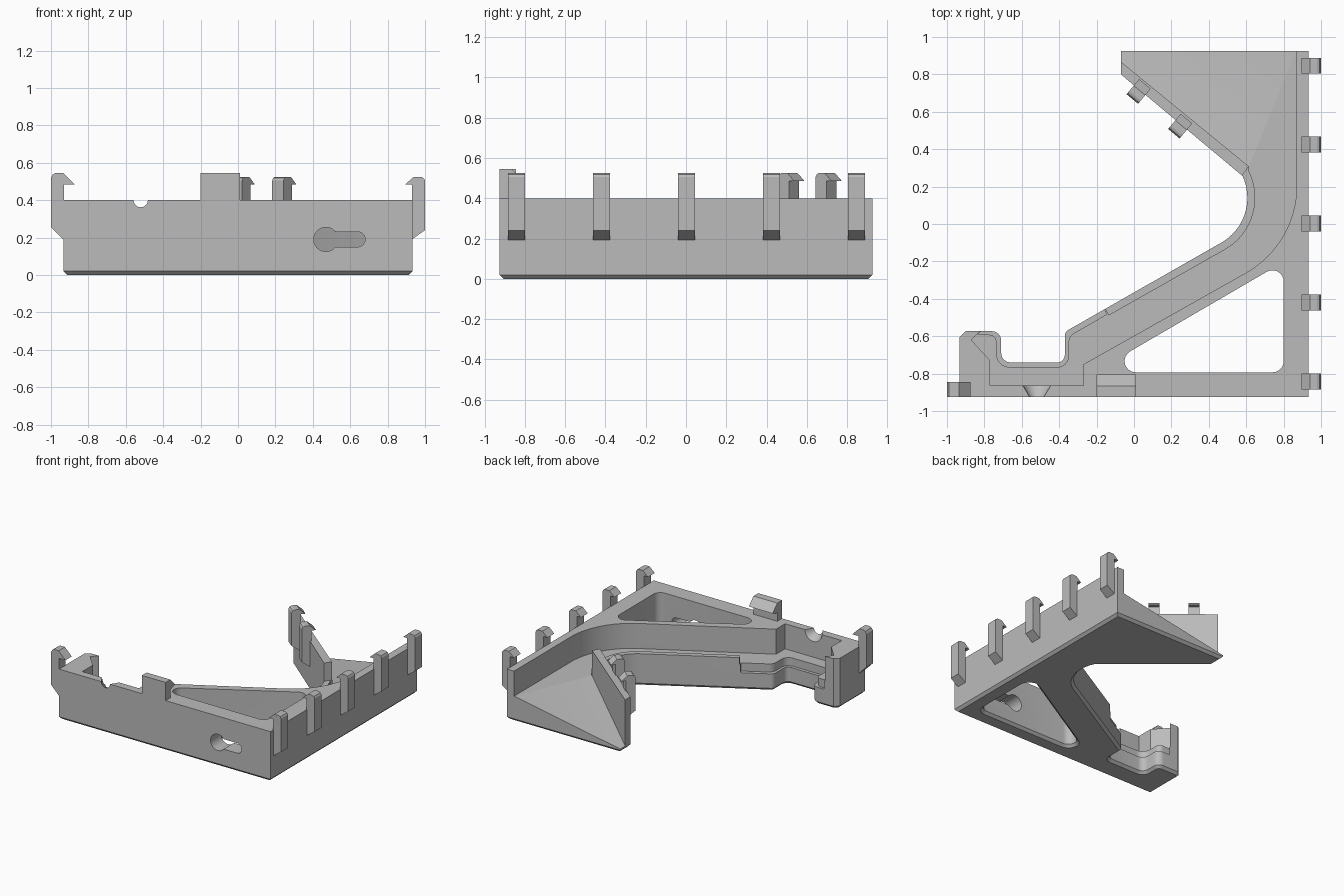
import bpy, bmesh, math
from mathutils import Vector

cube = bpy.data.objects.get("Cube")
if cube:
    bpy.data.objects.remove(cube, do_unlink=True)

GREY = (0.5, 0.5, 0.5, 1)
mat = bpy.data.materials.new("plain grey")
mat.use_nodes = True
mat.diffuse_color = GREY
mat.node_tree.nodes["Principled BSDF"].inputs["Base Color"].default_value = GREY


def rounded(corners):
    """Polygon from (x, y) or (x, y, radius) corners."""
    out = []
    for i, c in enumerate(corners):
        p = Vector(c[:2])
        if len(c) == 2:
            out.append(p)
            continue
        r = c[2]
        a = (Vector(corners[i - 1][:2]) - p).normalized()
        b = (Vector(corners[(i + 1) % len(corners)][:2]) - p).normalized()
        half = a.angle(b) / 2
        mid = p + (a + b).normalized() * r / math.sin(half)
        reach = r / math.tan(half)
        u, v = p + a * reach - mid, p + b * reach - mid
        n = 16 if r > 0.2 else 8
        sweep = math.pi - 2 * half
        for k in range(n + 1):
            t = k / n
            out.append(mid + u * (math.sin((1 - t) * sweep) / math.sin(sweep))
                       + v * (math.sin(t * sweep) / math.sin(sweep)))
    return out


def arc(cx, cy, r, start, end, n=18):
    angles = [math.radians(start + (end - start) * k / n) for k in range(n + 1)]
    return [(cx + r * math.cos(a), cy + r * math.sin(a)) for a in angles]


def offset(pts, d):
    """Grow (d > 0) or shrink a polygon by mitred offset."""
    area = sum(pts[i - 1].cross(pts[i]) for i in range(len(pts)))
    s = 1 if area > 0 else -1
    out = []
    for i, p in enumerate(pts):
        e1 = (p - pts[i - 1]).normalized()
        e2 = (pts[(i + 1) % len(pts)] - p).normalized()
        n1, n2 = Vector((e1.y, -e1.x)) * s, Vector((e2.y, -e2.x)) * s
        out.append(p + (n1 + n2) * d / (1 + n1.dot(n2)))
    return out


def loft(name, rings):
    """Closed solid through rings of 3D points."""
    bm = bmesh.new()
    loops = [[bm.verts.new(p) for p in ring] for ring in rings]
    n = len(loops[0])
    for lo, hi in zip(loops, loops[1:]):
        for i in range(n):
            bm.faces.new((lo[i - 1], lo[i], hi[i], hi[i - 1]))
    bm.faces.new(loops[0])
    bm.faces.new(loops[-1])
    bmesh.ops.recalc_face_normals(bm, faces=bm.faces)
    mesh = bpy.data.meshes.new(name)
    bm.to_mesh(mesh)
    bm.free()
    mesh.materials.append(mat)
    obj = bpy.data.objects.new(name, mesh)
    bpy.context.scene.collection.objects.link(obj)
    return obj


def prism(name, corners, stages):
    """Upright solid; each stage is (outline growth, height)."""
    pts = rounded(corners)
    return loft(name, [[(p.x, p.y, z) for p in (offset(pts, d) if d else pts)]
                       for d, z in stages])


def cut(target, cutter):
    cutter.hide_render = True
    m = target.modifiers.new("cut", 'BOOLEAN')
    m.operation, m.solver, m.object = 'DIFFERENCE', 'EXACT', cutter
    bpy.context.view_layer.update()
    dg = bpy.context.evaluated_depsgraph_get()
    mesh = bpy.data.meshes.new_from_object(target.evaluated_get(dg))
    target.modifiers.clear()
    target.data = mesh
    bpy.data.objects.remove(cutter, do_unlink=True)


# Solid bracket body with a chamfered foot
outline = [(-0.933, -0.925), (0.933, -0.925), (0.933, 0.925), (-0.07, 0.925), (-0.07, 0.80)]
outline += arc(0.33, 0.14, 0.276, 25, -60)
outline += [(-0.37, -0.577, 0.04), (-0.37, -0.74, 0.04), (-0.71, -0.74, 0.05),
            (-0.71, -0.573, 0.05), (-0.90, -0.573), (-0.933, -0.605)]
body = prism("bracket_body", outline, [(-0.02, 0), (0, 0.02), (0, 0.40)])

# Floor ramp falling to the open back corner
ramp = [(0.614, 0.308, 0.20), (0.915, 1.05, 0.20), (-0.293, 1.05, -0.02)]
cut(body, loft("ramp_cutter", [ramp, [(x, y, 0.7) for x, y, z in ramp]]))

# Triangular opening
cut(body, prism("opening_cutter",
                [(-0.213, -0.793, 0.06), (0.80, -0.793, 0.06), (0.80, -0.203, 0.06)],
                [(0.04, -0.02), (0, 0.02), (0, 0.6)]))

# Curved channel floor
channel = [(0.87, 1.0), (0.87, -0.108, 0.535), (-0.27, -0.75), (-0.27, -0.863),
           (-0.77, -0.863), (-0.77, -0.73), (-0.87, -0.62), (-0.77, -0.52),
           (-0.19, -0.39), (-0.135, -0.489)]
channel += arc(0.33, 0.14, 0.318, -60, 28)
channel += [(0.615, 0.31), (-0.228, 1.0)]
cut(body, prism("channel_cutter", channel, [(0, 0.20), (0, 0.65)]))

# Low lip along the inner bend
cut(body, prism("lip_cutter",
                [(0.65, 0.361), (0.50, 0.146), (-0.22, -0.38), (-0.12, -0.56), (0.55, -0.16),
                 (0.69, 0.05), (0.70, 0.2)],
                [(0, 0.255), (0, 0.6)]))

# Stepped ledge around the notch
cut(body, prism("ledge_cutter",
                [(-0.196, -0.39), (-0.146, -0.483), (-0.35, -0.60, 0.06), (-0.35, -0.765, 0.06),
                 (-0.735, -0.765, 0.07), (-0.735, -0.592, 0.04), (-0.836, -0.592),
                 (-0.764, -0.52)],
                [(0, 0.135), (0, 0.55)]))


def front_cutter(near, far, y0=-1.0, y1=-0.74):
    return loft("front_cutter", [[(x, y0, z) for x, z in near],
                                 [(x, y1, z) for x, z in far]])


# Keyhole slot and tapered wire notch in the front wall
hole = arc(0.47, 0.19, 0.065, 0, 345, 23)
cut(body, front_cutter(hole, hole))
slot = arc(0.64, 0.19, 0.04, -90, 90, 12) + [(0.47, 0.23), (0.47, 0.15)]
cut(body, front_cutter(slot, slot))
cut(body, front_cutter(arc(-0.52, 0.40, 0.034, 0, 345, 23),
                       arc(-0.52, 0.40, 0.08, 0, 345, 23), -0.932, -0.855))


def clip(name, origin, outward, width, profile):
    """Extrude a (reach, height) profile sideways at a wall point."""
    o, n = Vector(origin), Vector(outward).normalized()
    side = Vector((-n.y, n.x)) * width / 2
    loft(name, [[(*(o + n * u + side * s), z) for u, z in profile] for s in (-1, 1)])


hook = [(0, 0.19), (0.07, 0.24), (0.07, 0.505), (0.062, 0.519), (0.048, 0.525),
        (0.01, 0.525), (-0.035, 0.485), (0, 0.485)]

# Five hooks along the outer side
for i in range(5):
    clip(f"side_hook_{i + 1}", (0.93, -0.842 + 0.422 * i), (1, 0), 0.085, hook)

# Two hooks on the diagonal wall
wall_a, wall_b = Vector((-0.07, 0.80)), Vector((0.58, 0.257))
along = wall_b - wall_a
outward = Vector((along.y, -along.x)).normalized()
for i, t in enumerate((0.155, 0.497)):
    clip(f"diagonal_hook_{i + 1}", wall_a + along * t - outward * 0.008, outward, 0.08, hook)

# Larger hook on the end block
end_hook = [(0, 0.185), (0.07, 0.255), (0.07, 0.52), (0.06, 0.538), (0.045, 0.545),
            (0.005, 0.545), (-0.055, 0.485), (0, 0.485)]
clip("end_hook", (-0.93, -0.885), (-1, 0), 0.08, end_hook)

# Wide catch on the front wall
catch = [(0, 0.38), (0, 0.545), (-0.06, 0.545), (-0.12, 0.485), (-0.06, 0.465), (-0.06, 0.38)]
clip("front_catch", (-0.095, -0.925), (0, -1), 0.21, catch)

# Smooth curved walls, keep corners sharp
bpy.ops.object.select_all(action='DESELECT')
body.select_set(True)
bpy.context.view_layer.objects.active = body
bpy.ops.object.shade_smooth_by_angle(angle=math.radians(25))
